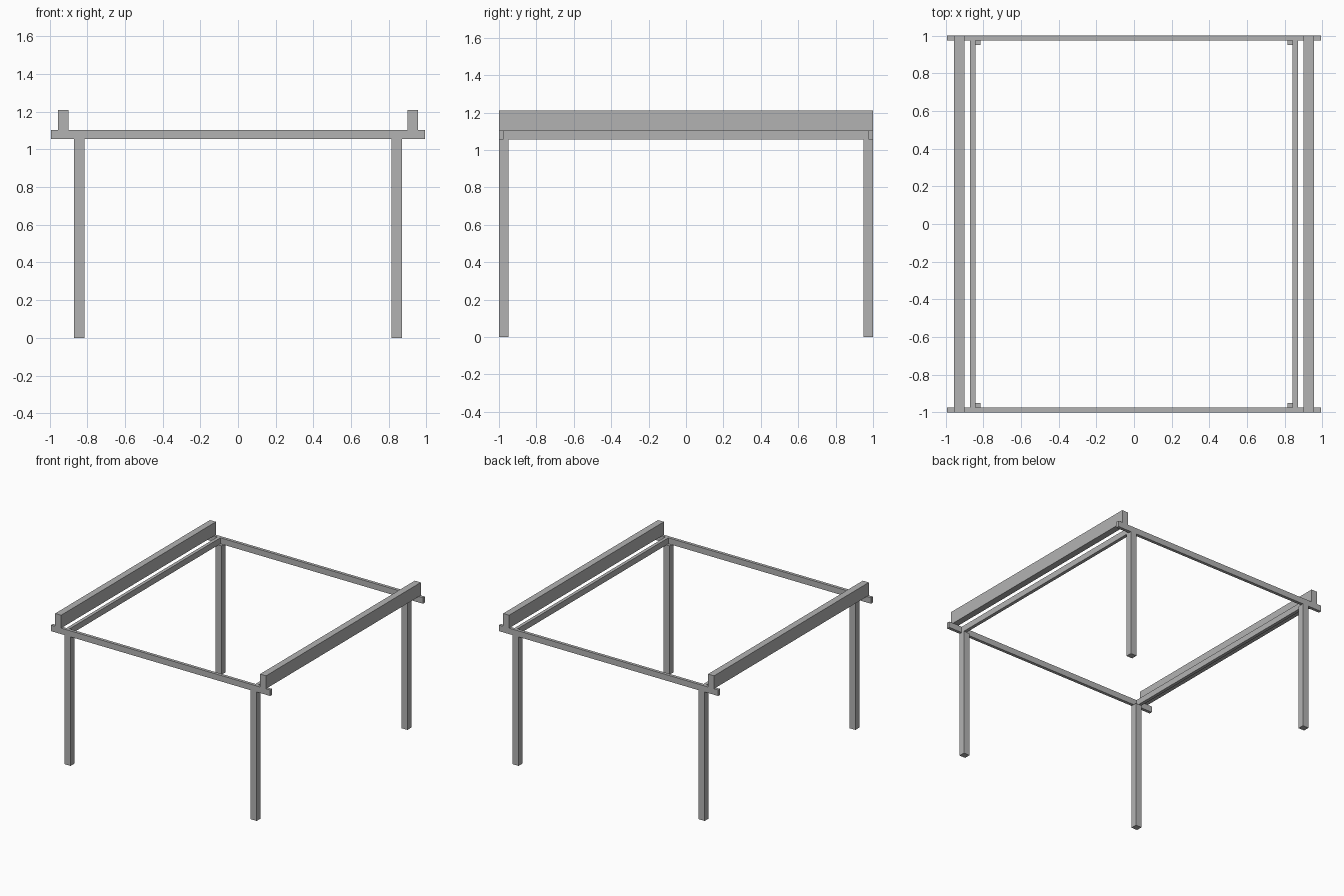
import bpy

cube = bpy.data.objects.get("Cube")
if cube:
    bpy.data.objects.remove(cube, do_unlink=True)

# Single grey finish
grey = bpy.data.materials.new("plain_grey")
grey.use_nodes = True
COLOUR = (0.45, 0.45, 0.45, 1.0)
grey.diffuse_color = COLOUR
grey.node_tree.nodes["Principled BSDF"].inputs["Base Color"].default_value = COLOUR


def box(name, x, y, z):
    """Box from (low, high) pairs on each axis."""
    spans = [sorted(s) for s in (x, y, z)]
    bpy.ops.mesh.primitive_cube_add(size=1, location=[(a + b) / 2 for a, b in spans])
    ob = bpy.context.object
    ob.name = name
    ob.scale = [b - a for a, b in spans]
    bpy.ops.object.transform_apply(location=False, rotation=False, scale=True)
    ob.data.materials.append(grey)
    return ob


LEG_TOP, FRAME_TOP, RAIL_TOP = 1.055, 1.104, 1.21
LEG_IN, LEG_OUT = 0.815, 0.869
BEAM_IN = 0.975

# Cross beams along the front and back
for end, sy in (("front", -1), ("back", 1)):
    box(end + "_beam", (-0.992, 0.992), (sy * BEAM_IN, sy), (LEG_TOP, FRAME_TOP))

for side, sx in (("left", 1), ("right", -1)):
    # Legs
    for end, sy in (("front", -1), ("back", 1)):
        box(f"{end}_{side}_leg", (sx * LEG_IN, sx * LEG_OUT),
            (sy * 0.949, sy), (0, LEG_TOP))
    # Slim side beam fitted between the cross beams
    box(side + "_side_beam", (sx * 0.842, sx * LEG_OUT),
        (-BEAM_IN, BEAM_IN), (LEG_TOP, FRAME_TOP))
    # Tall rail resting on the cross beams
    box(side + "_top_rail", (sx * 0.9, sx * 0.954), (-1, 1), (FRAME_TOP, RAIL_TOP))
